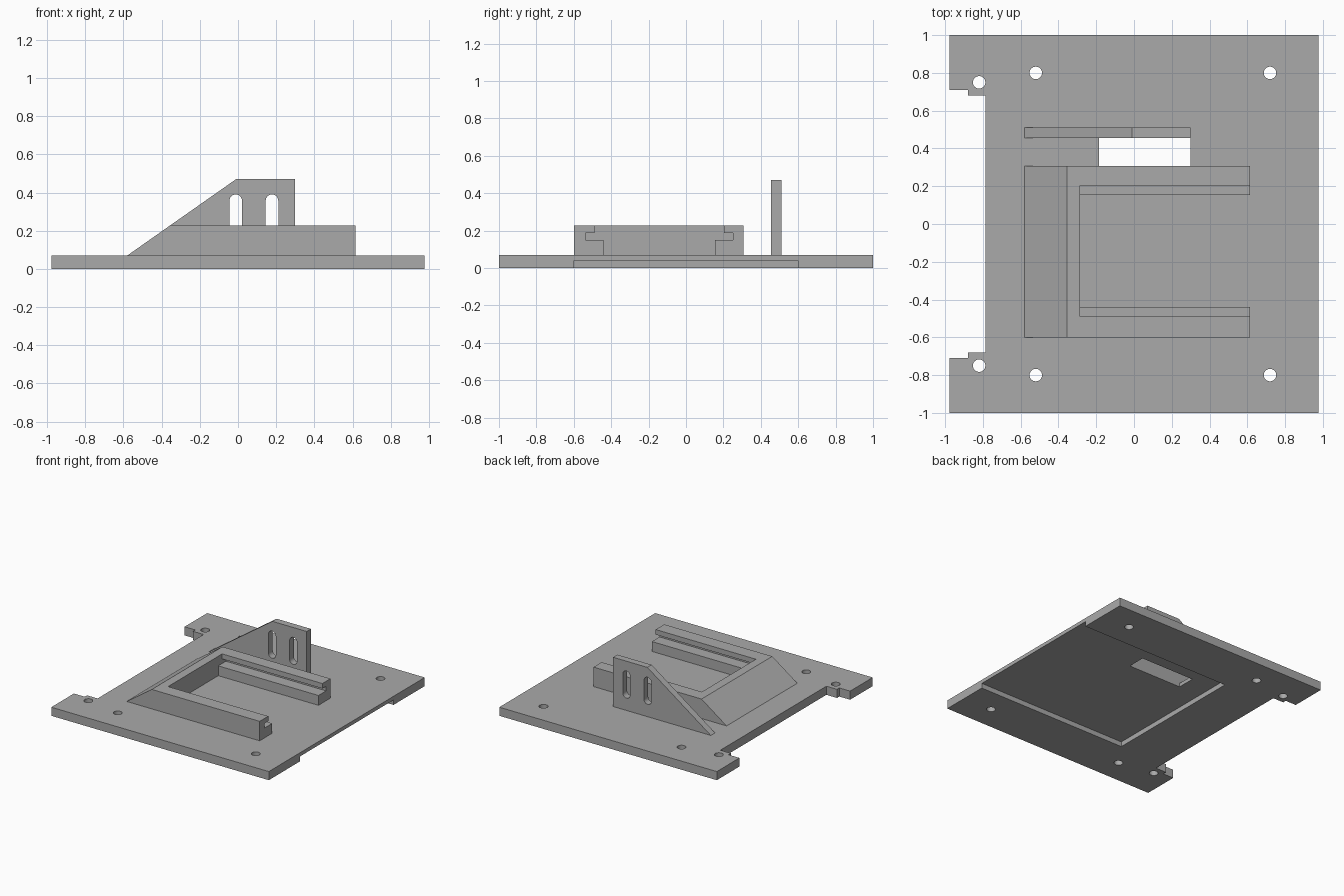
import bpy, bmesh, math
from mathutils import Vector

cube = bpy.data.objects.get("Cube")
if cube:
    bpy.data.objects.remove(cube, do_unlink=True)

GREY = (0.4, 0.4, 0.4, 1)
grey = bpy.data.materials.new("matte grey")
grey.use_nodes = True
grey.diffuse_color = GREY
grey.node_tree.nodes["Principled BSDF"].inputs["Base Color"].default_value = GREY


def prism(name, outline, axis, lo, hi):
    """Extrude a closed outline along one axis from lo to hi."""
    place = {"x": lambda a, b: (lo, a, b),
             "y": lambda a, b: (a, lo, b),
             "z": lambda a, b: (a, b, lo)}[axis]
    step = Vector([(hi - lo) * (axis == k) for k in "xyz"])
    bm = bmesh.new()
    face = bm.faces.new([bm.verts.new(place(a, b)) for a, b in outline])
    ext = bmesh.ops.extrude_face_region(bm, geom=[face])
    verts = [v for v in ext["geom"] if isinstance(v, bmesh.types.BMVert)]
    bmesh.ops.translate(bm, verts=verts, vec=step)
    bmesh.ops.recalc_face_normals(bm, faces=bm.faces)
    mesh = bpy.data.meshes.new(name)
    bm.to_mesh(mesh)
    bm.free()
    mesh.materials.append(grey)
    ob = bpy.data.objects.new(name, mesh)
    bpy.context.collection.objects.link(ob)
    return ob


def rect(a0, a1, b0, b1):
    return [(a0, b0), (a1, b0), (a1, b1), (a0, b1)]


def arc(a, b, r, start, end, n):
    return [(a + r * math.cos(t), b + r * math.sin(t))
            for t in (start + (end - start) * i / n for i in range(n + 1))]


def circle(a, b, r, n=32):
    return arc(a, b, r, 0, math.tau, n)[:-1]


def slot(a, b0, b1, r):
    return arc(a, b1 - r, r, 0, math.pi, 12) + arc(a, b0 + r, r, math.pi, math.tau, 12)


def cut(ob, cutters):
    """Subtract each cutter, then discard it."""
    bpy.context.view_layer.objects.active = ob
    for c in cutters:
        c.hide_render = True
        mod = ob.modifiers.new("cut", "BOOLEAN")
        mod.operation, mod.solver, mod.object = "DIFFERENCE", "EXACT", c
        bpy.ops.object.modifier_apply(modifier=mod.name)
        bpy.data.objects.remove(c, do_unlink=True)


def smooth(ob):
    bpy.ops.object.select_all(action="DESELECT")
    ob.select_set(True)
    bpy.context.view_layer.objects.active = ob
    bpy.ops.object.shade_smooth_by_angle(angle=math.radians(30))


TOP = 0.07  # upper surface of the plate

# Base plate with a stepped notch on one side
half = [(0.977, 1), (-0.977, 1), (-0.977, 0.71), (-0.88, 0.71), (-0.88, 0.68), (-0.785, 0.68)]
plate = prism("base_plate", half + [(x, -y) for x, y in reversed(half)], "z", 0, TOP)

# Mounting holes, window and underside recess
cutters = [prism("hole_cutter", circle(x, s * y, 0.033), "z", -0.1, 0.2)
           for x, y in ((-0.82, 0.75), (-0.52, 0.8), (0.72, 0.8)) for s in (1, -1)]
cutters.append(prism("window_cutter", rect(-0.185, 0.298, 0.308, 0.455), "z", -0.1, 0.2))
cutters.append(prism("recess_cutter", rect(-0.38, 1.2, -0.6, 0.6), "z", -0.1, 0.04))
cut(plate, cutters)
smooth(plate)

# Sloped rail block with a grooved channel open at one end
block = prism("rail_block", [(-0.58, TOP), (0.615, TOP), (0.615, 0.228), (-0.355, 0.228)],
              "y", -0.6, 0.308)
mid = -0.143
side = [(0.297, 0), (0.297, 0.15), (0.395, 0.15), (0.395, 0.187), (0.347, 0.187), (0.347, 0.3)]
channel = [(mid + d, z) for d, z in side] + [(mid - d, z) for d, z in reversed(side)]
cut(block, [prism("channel_cutter", channel, "x", -0.285, 0.8)])

# Upright fin with two slots
fin = prism("slotted_fin", [(-0.58, TOP), (0.298, TOP), (0.298, 0.47), (-0.01, 0.47)],
            "y", 0.455, 0.51)
cut(fin, [prism("slot_cutter", slot(x, 0.17, 0.39, 0.033), "y", 0.3, 0.7)
          for x in (-0.012, 0.178)])
smooth(fin)
